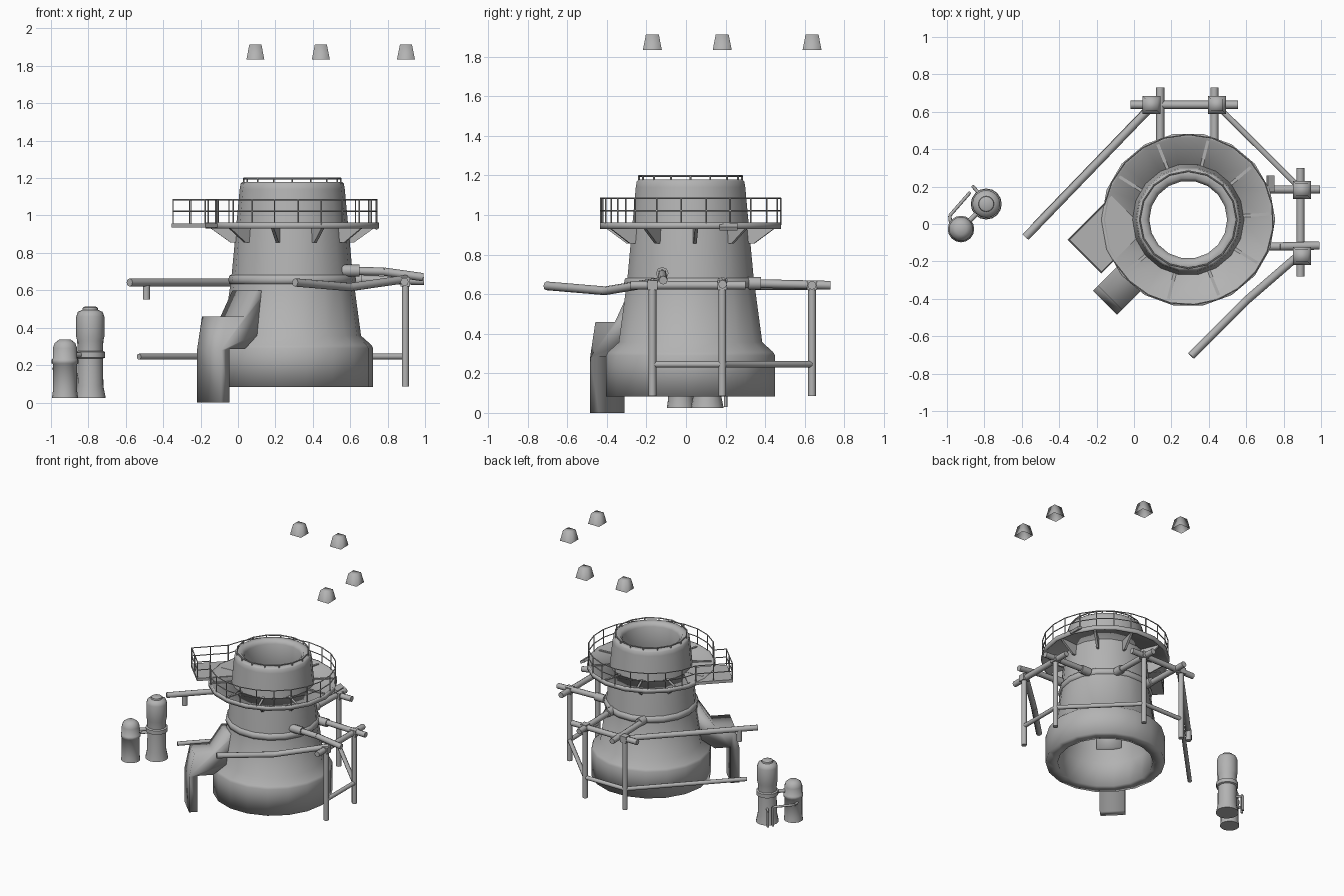
import bpy, bmesh, math
from mathutils import Vector, Matrix

if "Cube" in bpy.data.objects:
    bpy.data.objects.remove(bpy.data.objects["Cube"])

CX, CY = 0.29, 0.023          # tower axis
U = Vector((-1, -1, 0)).normalized()   # outward direction of duct and balcony
V = Vector((-1, 1, 0)).normalized()
C = Vector((CX, CY, 0))

# One mid-dark grey for the whole model
GREY = bpy.data.materials.new("dark_grey")
GREY.diffuse_color = (.45, .45, .45, 1)
GREY.use_nodes = True
GREY.node_tree.nodes["Principled BSDF"].inputs["Base Color"].default_value = GREY.diffuse_color


def make(name, bm, smooth=True, angle=35):
    bmesh.ops.recalc_face_normals(bm, faces=bm.faces)
    me = bpy.data.meshes.new(name)
    bm.to_mesh(me)
    bm.free()
    me.materials.append(GREY)
    ob = bpy.data.objects.new(name, me)
    bpy.context.collection.objects.link(ob)
    if smooth:
        bpy.ops.object.select_all(action='DESELECT')
        ob.select_set(True)
        bpy.context.view_layer.objects.active = ob
        bpy.ops.object.shade_smooth_by_angle(angle=math.radians(angle))
    return ob


def lathe(name, prof, x, y, n, closed=False, angle=100):
    bm = bmesh.new()
    rings = [[bm.verts.new((x + r * math.cos(2 * math.pi * i / n), y + r * math.sin(2 * math.pi * i / n), z))
              for i in range(n)] for r, z in prof]
    pairs = list(zip(rings, rings[1:])) + ([(rings[-1], rings[0])] if closed else [])
    for a, b in pairs:
        for i in range(n):
            j = (i + 1) % n
            bm.faces.new((a[i], a[j], b[j], b[i]))
    if not closed:
        bm.faces.new(rings[0])
        bm.faces.new(rings[-1])
    return make(name, bm, True, angle)


def add_tube(bm, a, b, r, n=10):
    a, b = Vector(a), Vector(b)
    d = b - a
    m = Matrix.Translation((a + b) / 2) @ d.to_track_quat('Z', 'Y').to_matrix().to_4x4()
    bmesh.ops.create_cone(bm, cap_ends=True, segments=n, radius1=r, radius2=r, depth=d.length, matrix=m)


def tubes(name, segs, r, n=10):
    bm = bmesh.new()
    for a, b in segs:
        add_tube(bm, a, b, r, n)
    return make(name, bm, n > 6, 50)


def prism(bm, pts, u, v, o, v0, v1):
    """Extrude an (outward, height) profile sideways from v0 to v1."""
    sides = [[bm.verts.new(o + u * a + v * w + Vector((0, 0, z))) for a, z in pts] for w in (v0, v1)]
    bm.faces.new(sides[0])
    bm.faces.new(sides[1][::-1])
    for i in range(len(pts)):
        j = (i + 1) % len(pts)
        bm.faces.new((sides[0][i], sides[1][i], sides[1][j], sides[0][j]))


def polar(r, deg, z):
    t = math.radians(deg)
    return Vector((CX + r * math.cos(t), CY + r * math.sin(t), z))


# Hollow tapered tower with a wide foot
lathe("tower_shell", [(.433, .082), (.433, .29), (.424, .307), (.368, .357), (.323, .69), (.281, 1.14),
                      (.276, 1.17), (.265, 1.18), (.225, 1.18), (.208, 1.15), (.208, 1.0),
                      (.32, .36), (.345, .27), (.345, .082)], CX, CY, 18, True)
lathe("tower_collar", [(.31, .63), (.336, .635), (.342, .655), (.336, .68), (.31, .685)], CX, CY, 18, True)

# Thin guard hoop on the tower mouth
segs = []
for i in range(16):
    a, b = i * 22.5, (i + 1) * 22.5
    segs += [(polar(.26, a, 1.197), polar(.26, b, 1.197)), (polar(.26, a, 1.165), polar(.26, a, 1.2))]
tubes("mouth_hoop", segs, .005, 6)

# Walkway, brackets and side balcony
lathe("walkway_floor", [(.285, .94), (.44, .94), (.45, .93), (.465, .93), (.465, .962), (.45, .962),
                        (.44, .953), (.285, .953)], CX, CY, 18, True)
bm = bmesh.new()
for i in range(10):
    t = math.radians(4 + 36 * i)
    u, v = Vector((math.cos(t), math.sin(t), 0)), Vector((-math.sin(t), math.cos(t), 0))
    prism(bm, [(.28, .96), (.435, .96), (.435, .93), (.33, .855), (.28, .855)], u, v, C, -.008, .008)
make("walkway_brackets", bm, False)
bm = bmesh.new()
prism(bm, [(.2, .936), (.532, .936), (.532, .958), (.2, .958)], U, V, C, .125, .38)
make("balcony_floor", bm, False)

# Railings: ring with a gap for the balcony, then around the balcony
path = [polar(.455, -150 + i * 320 / 20, 0) for i in range(21)]
corner = [C + U * a + V * w for a, w in
          ((.26, .375), (.39, .375), (.527, .375), (.527, .25), (.527, .13), (.437, .13))]
segs = []
for p in (path, corner):
    for a in p:
        segs.append((a + Vector((0, 0, .95)), a + Vector((0, 0, 1.087))))
    for a, b in zip(p, p[1:]):
        for z in (1.022, 1.085):
            segs.append((a + Vector((0, 0, z)), b + Vector((0, 0, z))))
tubes("walkway_railing", segs, .004, 6)
bm = bmesh.new()
bmesh.ops.create_cube(bm, size=1, matrix=Matrix.Translation((.73, .215, .94)) @ Matrix.Rotation(.5, 4, 'Y')
                      @ Matrix.Diagonal((.04, .09, .02, 1)))
make("loose_plate", bm, False)

# Stepped square duct from the ground into the tower
bm = bmesh.new()
prism(bm, [(.628, 0), (.628, .28), (.59, .46), (.45, .46), (.36, .6), (.28, .6), (.28, .37), (.34, .37),
           (.45, .285), (.565, .285), (.565, 0)], U, V, C, -.09, .092)
make("duct", bm, True, 100)

# Scaffold columns, with one broken stub
cols = [(.09, .637), (.44, .637), (.895, .183), (.895, -.17)]
tubes("columns", [((x, y, .085), (x, y, .65)) for x, y in cols] + [((-.49, .03, .55), (-.49, .03, .64))], .02)
low = [(-.53, -.005)] + cols
tubes("lower_rails", [((*a, .245), (*b, .245)) for a, b in zip(low, low[1:])], .016)
tubes("upper_beams", [((.11, .645, .642), (-.58, -.07, .642)),
                      ((-.02, .637, .645), (.555, .637, .645)),
                      ((.14, .73, .645), (.14, .3, .655)),
                      ((.43, .73, .645), (.43, .3, .655)),
                      ((.995, .185, .65), (.58, .185, .66)),
                      ((.89, .3, .645), (.89, -.28, .645)),
                      ((.99, -.115, .67), (.78, -.12, .7)),
                      ((.78, -.12, .7), (.56, -.12, .705)),
                      ((.9, -.15, .66), (.6, -.41, .617)),
                      ((.6, -.41, .617), (.305, -.705, .642))], .022, 8)
# Sockets joining the beams to the tower
tubes("beam_sockets", [((.15, .38, .655), (.15, .31, .655)), ((.43, .38, .655), (.43, .31, .655)),
                       ((.66, .185, .655), (.58, .185, .655)), ((.65, -.12, .705), (.54, -.12, .705))], .032, 8)
bm = bmesh.new()
for x, y in cols:
    bmesh.ops.create_cube(bm, size=.05, matrix=Matrix.Translation((x, y, .645)))
make("column_heads", bm, False)

# Floating tapered caps above each column
for i, (x, y) in enumerate(cols):
    bm = bmesh.new()
    m = Matrix.Translation((x + .003, y, 1.873)) @ Matrix.Rotation(math.pi / 4, 4, 'Z')
    bmesh.ops.create_cone(bm, cap_ends=True, segments=4, radius1=.068, radius2=.046, depth=.08, matrix=m)
    bottom = [f for f in bm.faces if all(v.co.z < 1.85 for v in f.verts)]
    bmesh.ops.delete(bm, geom=bottom, context='FACES_ONLY')
    make(f"floating_cap_{i + 1}", bm, True, 100)

# Pair of storage tanks
TX, TY, SX, SY = -.79, .107, -.925, -.027
lathe("tall_tank", [(.083, .025), (.07, .09), (.068, .235), (.08, .24), (.08, .27), (.068, .275), (.07, .33),
                    (.075, .35), (.075, .46), (.066, .485), (.042, .495), (.04, .507), (.028, .513)], TX, TY, 16, False, 50)
lathe("short_tank", [(.07, .025), (.065, .06), (.065, .205), (.071, .21), (.071, .23), (.065, .235),
                     (.065, .29), (.055, .318), (.03, .337)], SX, SY, 16, False, 50)
tubes("tank_link_pipe", [((TX, TY, .255), (SX, SY, .255))], .014)
tubes("tank_pipes", [((-.98, .0, .18), (-.985, .045, .18)), ((-.985, .045, .18), (-.88, .165, .18)),
                     ((-.88, .165, .18), (-.88, .165, .03)), ((-.86, .2, .15), (-.86, .2, .03)),
                     ((-.86, .2, .15), (-.8, .13, .15)), ((-.99, -.03, .17), (-.96, -.03, .17))], .009, 8)
